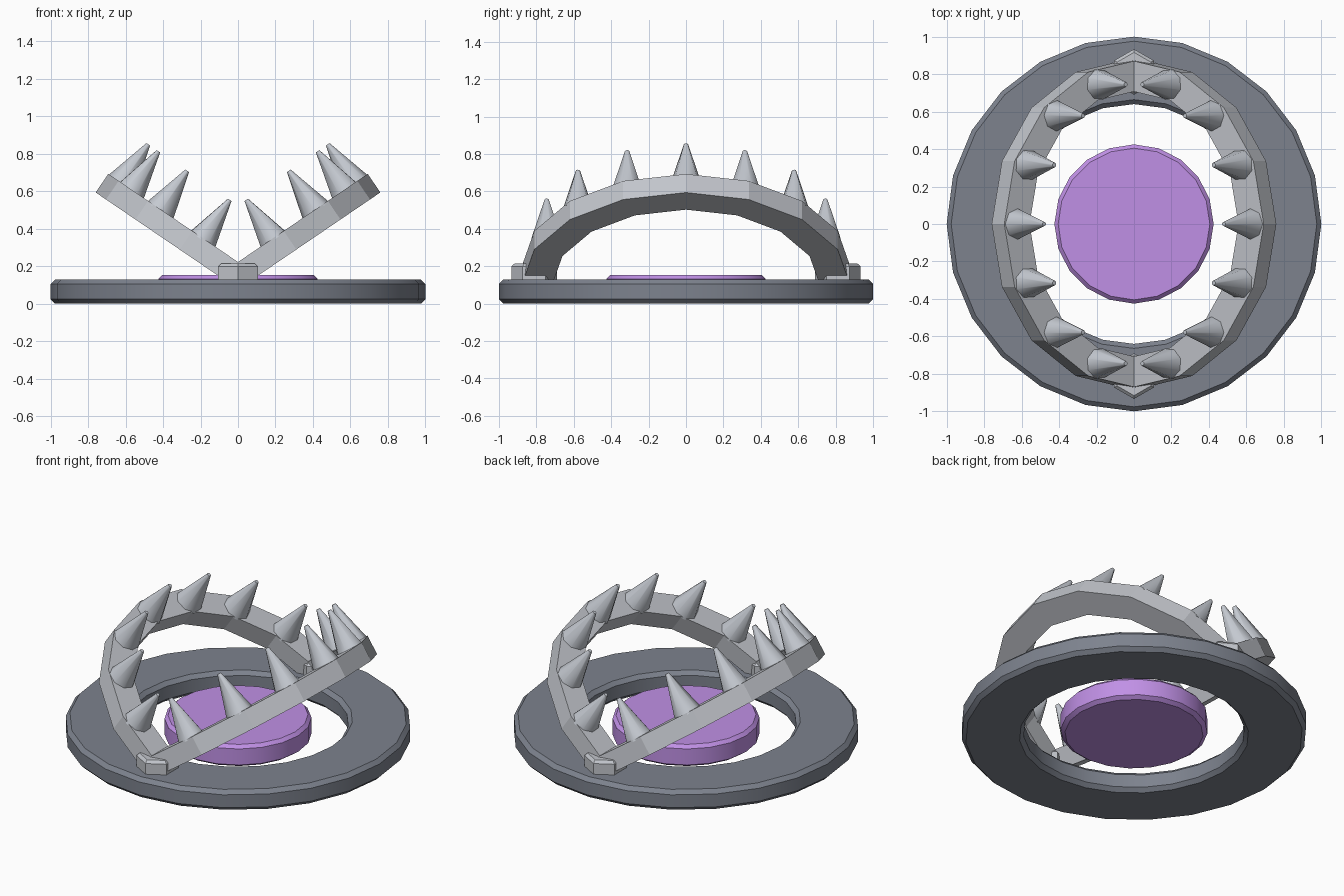
import bpy, bmesh, math
from mathutils import Matrix, Vector

if "Cube" in bpy.data.objects:
    bpy.data.objects.remove(bpy.data.objects["Cube"])


def material(name, rgb):
    m = bpy.data.materials.new(name)
    m.diffuse_color = (*rgb, 1)
    m.use_nodes = True
    m.node_tree.nodes["Principled BSDF"].inputs["Base Color"].default_value = m.diffuse_color
    return m


DARK = material("dark steel", (0.205, 0.225, 0.27))
STEEL = material("light steel", (0.54, 0.56, 0.60))
TOOTH = material("tooth steel", (0.56, 0.59, 0.64))
PURPLE = material("purple plate", (0.53, 0.28, 0.79))


def make_object(name, bm, mat, smooth_angle=None):
    bmesh.ops.recalc_face_normals(bm, faces=bm.faces)
    mesh = bpy.data.meshes.new(name)
    bm.to_mesh(mesh)
    bm.free()
    mesh.materials.append(mat)
    ob = bpy.data.objects.new(name, mesh)
    bpy.context.collection.objects.link(ob)
    if smooth_angle:
        bpy.ops.object.select_all(action='DESELECT')
        ob.select_set(True)
        bpy.context.view_layer.objects.active = ob
        bpy.ops.object.shade_smooth_by_angle(angle=math.radians(smooth_angle))
    return ob


def lathe(profile, sides, start=0.0, closed=False, centre=(0, 0, 0)):
    """Turn (radius, z) points around z; open profiles get end caps."""
    bm = bmesh.new()
    rings = []
    for i in range(sides):
        a = start + 2 * math.pi * i / sides
        rings.append([bm.verts.new(Vector(centre) + Vector((r * math.cos(a), r * math.sin(a), z)))
                      for r, z in profile])
    n = len(profile)
    for i in range(sides):
        p, q = rings[i], rings[(i + 1) % sides]
        for j in range(n if closed else n - 1):
            k = (j + 1) % n
            bm.faces.new((p[j], q[j], q[k], p[k]))
    if not closed:
        bm.faces.new([r[0] for r in rings])
        bm.faces.new([r[-1] for r in rings])
    return bm


# Base ring with bevelled rims
H, B = 0.13, 0.024
make_object("base_ring", lathe(
    [(1 - B, 0), (1, B), (1, H - B), (1 - B, H),
     (0.64 + B, H), (0.64, H - B), (0.64, B), (0.64 + B, 0)], 24, closed=True), DARK, 30)

# Trigger plate in the middle
make_object("trigger_plate", lathe(
    [(0.40, 0.012), (0.425, 0.03), (0.425, 0.132), (0.405, 0.152)], 20), PURPLE, 30)

# Hinge posts at front and back
for name, y in (("front_hinge", -0.812), ("back_hinge", 0.812)):
    make_object(name, lathe([(0.122, 0.005), (0.122, 0.198), (0.104, 0.215)], 6,
                            math.pi / 2, centre=(0, y, 0)), STEEL)

# Jaws: half rings tilted up from the hinge line, with teeth standing on them
TILT = math.radians(34.2)
OUTER, INNER, HALF = 0.878, 0.715, 0.06
HINGE_Z = 0.15
STEPS = 8

for side, flip in (("right", 1), ("left", -1)):
    place = (Matrix.Diagonal((flip, 1, 1, 1)) @ Matrix.Translation((0, 0, HINGE_Z))
             @ Matrix.Rotation(-TILT, 4, 'Y'))

    bm = bmesh.new()
    sections = []
    for i in range(STEPS + 1):
        a = -math.pi / 2 + math.pi * i / STEPS
        sections.append([bm.verts.new((r * math.cos(a), r * math.sin(a), z)) for r, z in
                         ((OUTER, -HALF), (OUTER, HALF), (INNER, HALF), (INNER, -HALF))])
    for p, q in zip(sections, sections[1:]):
        for j in range(4):
            k = (j + 1) % 4
            bm.faces.new((p[j], q[j], q[k], p[k]))
    bm.faces.new(sections[0])
    bm.faces.new(sections[-1])
    bmesh.ops.transform(bm, matrix=place, verts=bm.verts)
    make_object(side + "_jaw", bm, STEEL)

    bm = bmesh.new()
    for i in range(-3, 4):
        a = math.radians(23.5 * i)
        spot = Matrix.Translation((0.79 * math.cos(a), 0.79 * math.sin(a), 0.18))
        bmesh.ops.create_cone(bm, cap_ends=True, segments=8, radius1=0.085, radius2=0.012,
                              depth=0.26, matrix=place @ spot @ Matrix.Rotation(a, 4, 'Z'))
    make_object(side + "_teeth", bm, TOOTH, 50)
